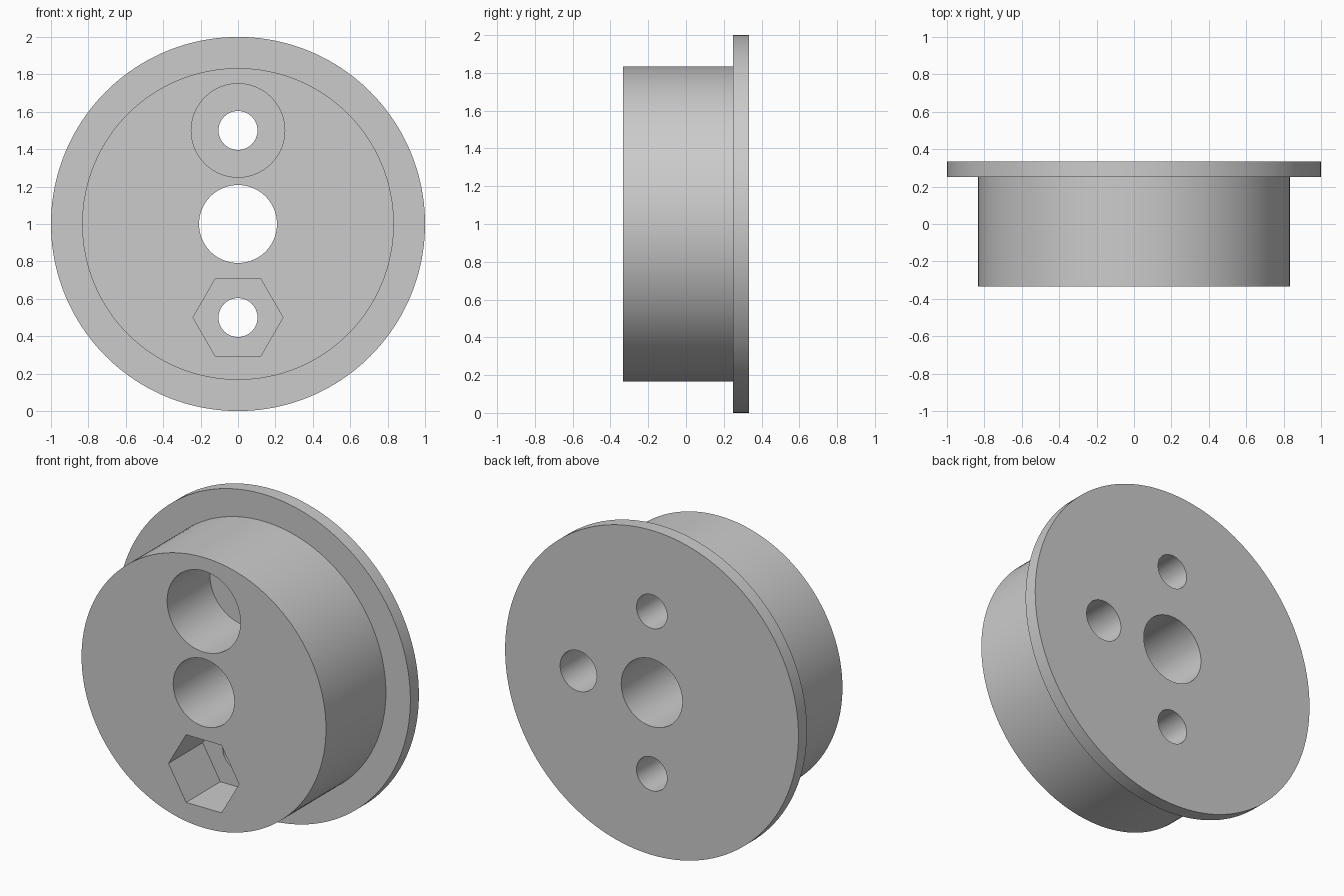
import bpy
import math

cube = bpy.data.objects.get("Cube")
if cube:
    bpy.data.objects.remove(cube, do_unlink=True)

# Main dimensions: the part's axis runs along y
UNIT = 1 / 12
FRONT, BACK = -4 * UNIT, 4 * UNIT
OVERSHOOT = 0.05

grey = bpy.data.materials.new("plain grey")
grey.use_nodes = True
grey.diffuse_color = (0.6, 0.6, 0.6, 1)
grey.node_tree.nodes["Principled BSDF"].inputs["Base Color"].default_value = (0.6, 0.6, 0.6, 1)


def cylinder(name, radius, y0, y1, x=0, z=1, sides=128):
    """Cylinder or prism along y between y0 and y1."""
    bpy.ops.mesh.primitive_cylinder_add(
        vertices=sides, radius=radius, depth=y1 - y0,
        location=(x, (y0 + y1) / 2, z), rotation=(math.pi / 2, 0, 0))
    obj = bpy.context.object
    obj.name = name
    obj.data.materials.append(grey)
    return obj


def combine(target, tool, operation):
    """Apply a boolean and remove the tool object."""
    tool.hide_render = True
    mod = target.modifiers.new(operation.title(), 'BOOLEAN')
    mod.operation = operation
    mod.solver = 'EXACT'
    mod.object = tool
    bpy.context.view_layer.objects.active = target
    bpy.ops.object.modifier_apply(modifier=mod.name)
    bpy.data.objects.remove(tool, do_unlink=True)


# Hub with a thin flange at the back
hub = cylinder("flanged_hub", 10 * UNIT, FRONT, BACK - UNIT / 2)
combine(hub, cylinder("flange", 1, BACK - UNIT, BACK, sides=160), 'UNION')

# Through holes: shaft bore and two bolt holes
through = (FRONT - OVERSHOOT, BACK + OVERSHOOT)
combine(hub, cylinder("shaft_bore", 2.5 * UNIT, *through, sides=96), 'DIFFERENCE')
for z in (0.5, 1.5):
    combine(hub, cylinder("bolt_hole", 1.25 * UNIT, *through, z=z, sides=64), 'DIFFERENCE')

# Round recess for the bolt head, sunk from the front
combine(hub, cylinder("bolt_head_recess", 3 * UNIT, FRONT - OVERSHOOT,
                      FRONT + 5 * UNIT, z=1.5, sides=96), 'DIFFERENCE')

# Hexagonal nut pocket with flat top and bottom, sunk from the front
nut = cylinder("nut_pocket", 2.5 * UNIT / math.cos(math.pi / 6), FRONT - OVERSHOOT,
               FRONT + 4 * UNIT, z=0.5, sides=6)
nut.rotation_euler.y = math.pi / 6
bpy.context.view_layer.update()
combine(hub, nut, 'DIFFERENCE')

# Blind crank pin hole in the back
combine(hub, cylinder("pin_hole", 1.5 * UNIT, BACK - 5 * UNIT, BACK + OVERSHOOT,
                      x=0.5, sides=64), 'DIFFERENCE')

# Smooth round walls, keep crisp edges
bpy.ops.object.select_all(action='DESELECT')
hub.select_set(True)
bpy.context.view_layer.objects.active = hub
bpy.ops.object.transform_apply(location=True, rotation=True, scale=True)
bpy.ops.object.shade_smooth_by_angle(angle=math.radians(30))
